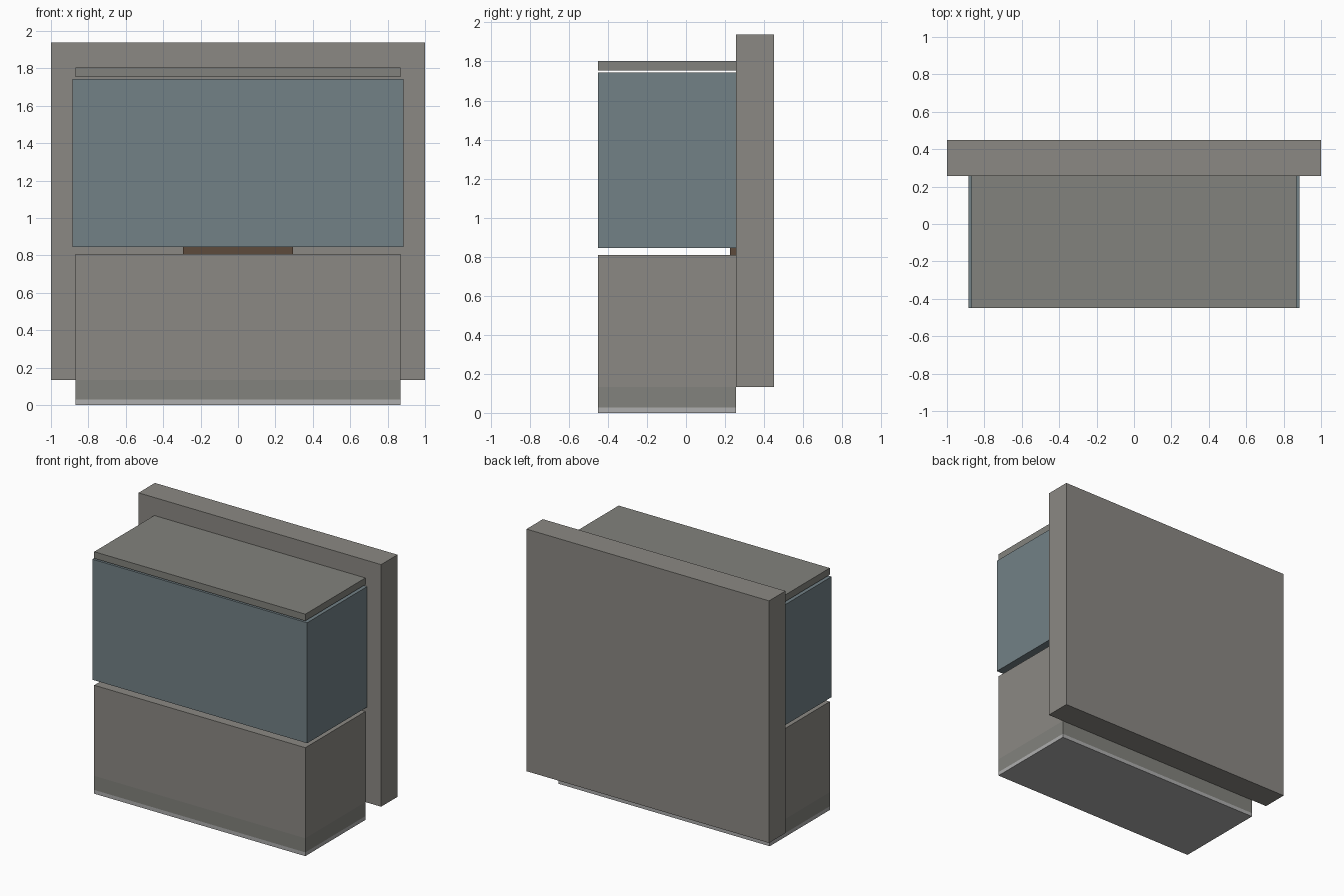
import bpy
import bmesh
from mathutils import Vector

if "Cube" in bpy.data.objects:
    bpy.data.objects.remove(bpy.data.objects["Cube"])


def material(name, rgb):
    m = bpy.data.materials.new(name)
    m.diffuse_color = (*rgb, 1.0)
    m.use_nodes = True
    m.node_tree.nodes["Principled BSDF"].inputs["Base Color"].default_value = m.diffuse_color
    return m


def box(name, half_x, y, z, mat):
    """Axis-aligned box, symmetric in x, with y and z given as (min, max)."""
    bm = bmesh.new()
    bmesh.ops.create_cube(bm, size=1.0)
    bmesh.ops.scale(bm, vec=Vector((2 * half_x, y[1] - y[0], z[1] - z[0])), verts=bm.verts)
    mesh = bpy.data.meshes.new(name)
    bm.to_mesh(mesh)
    bm.free()
    mesh.materials.append(mat)
    obj = bpy.data.objects.new(name, mesh)
    obj.location = (0, (y[0] + y[1]) / 2, (z[0] + z[1]) / 2)
    bpy.context.collection.objects.link(obj)
    return obj


stone = material("warm_grey", (0.26, 0.25, 0.23))
dark_stone = material("dark_grey", (0.225, 0.225, 0.205))
pale = material("pale_grey", (0.42, 0.42, 0.42))
blue = material("slate_blue", (0.17, 0.22, 0.24))
brown = material("brown", (0.11, 0.07, 0.045))

FRONT, WALL, BACK = -0.45, 0.257, 0.45
depth = (FRONT, WALL)

# Tall panel behind everything
box("back_panel", 1.0, (WALL, BACK), (0.133, 1.937), stone)

# Lower cabinet: pale foot strip, plinth band and main body
box("foot_strip", 0.87, depth, (0.0, 0.028), pale)
box("plinth", 0.87, depth, (0.028, 0.133), dark_stone)
box("lower_cabinet", 0.87, depth, (0.133, 0.808), stone)

# Small bracket in the gap, carrying the upper block
box("bracket", 0.293, (0.226, WALL), (0.808, 0.845), brown)

# Slightly wider blue upper block and its floating cap
box("upper_block", 0.885, depth, (0.845, 1.743), blue)
box("top_cap", 0.87, depth, (1.753, 1.803), dark_stone)
